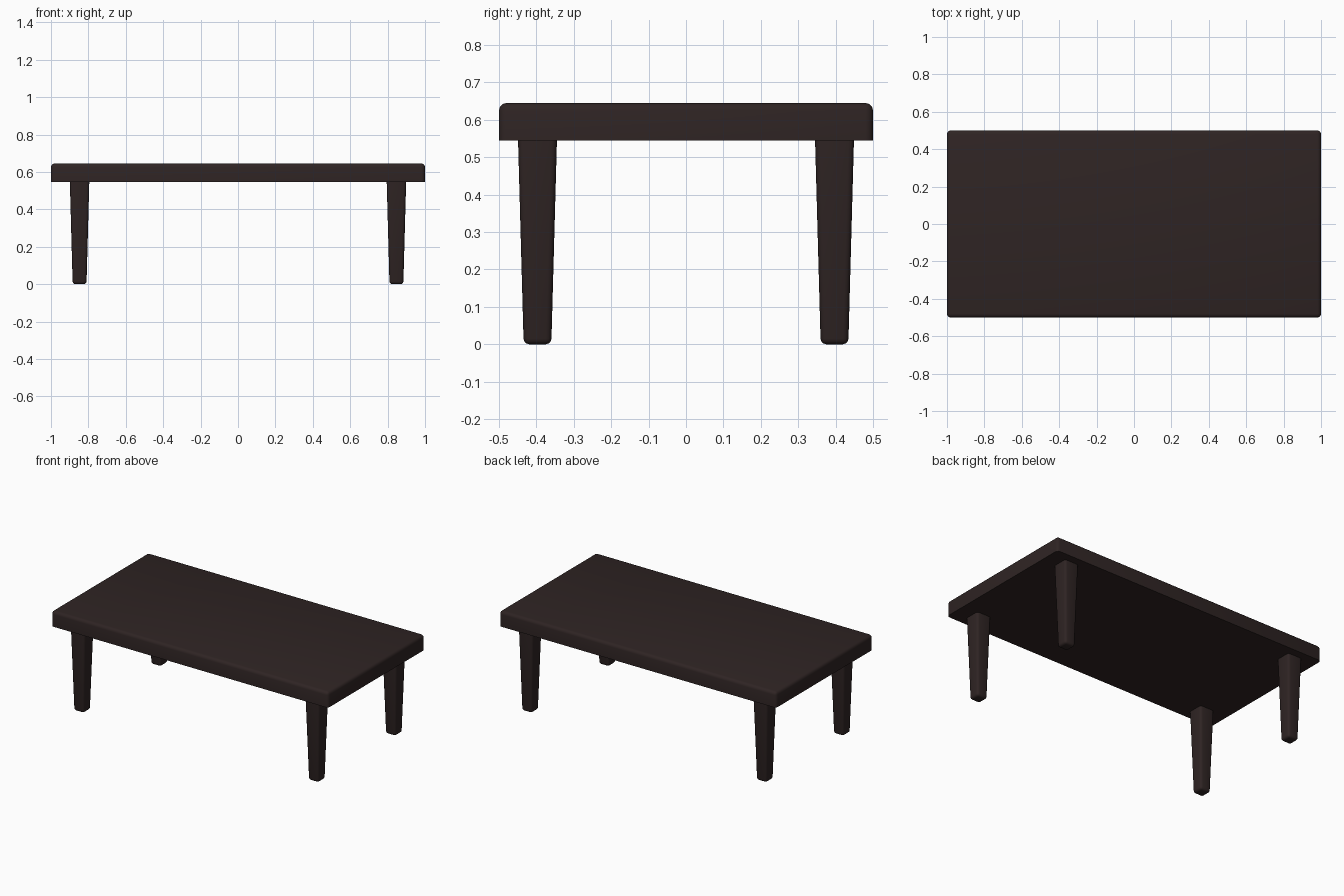
import bpy, bmesh

if "Cube" in bpy.data.objects:
    bpy.data.objects.remove(bpy.data.objects["Cube"])

wood = bpy.data.materials.new("dark wood")
wood.diffuse_color = (0.028, 0.0175, 0.017, 1)
wood.use_nodes = True
wood.node_tree.nodes["Principled BSDF"].inputs["Base Color"].default_value = wood.diffuse_color


def rounded_box(name, x, y, z0, z1, bottom, top, radius, keep_sharp_z):
    """Box with half sizes at bottom and top; edges lying on keep_sharp_z stay sharp."""
    bm = bmesh.new()
    bmesh.ops.create_cube(bm, size=2)
    for v in bm.verts:
        half, z = (top, z1) if v.co.z > 0 else (bottom, z0)
        v.co = (x + v.co.x * half[0], y + v.co.y * half[1], z)
    edges = [e for e in bm.edges
             if not all(abs(v.co.z - keep_sharp_z) < 1e-5 for v in e.verts)]
    bmesh.ops.bevel(bm, geom=edges, offset=radius, segments=3,
                    profile=0.5, affect='EDGES', clamp_overlap=True)
    bmesh.ops.recalc_face_normals(bm, faces=bm.faces[:])
    mesh = bpy.data.meshes.new(name)
    bm.to_mesh(mesh)
    bm.free()
    mesh.materials.append(wood)
    ob = bpy.data.objects.new(name, mesh)
    bpy.context.collection.objects.link(ob)
    bpy.ops.object.select_all(action='DESELECT')
    ob.select_set(True)
    bpy.context.view_layer.objects.active = ob
    bpy.ops.object.shade_smooth_by_angle(angle=0.7)
    return ob


# Table top: rounded above and at the corners, crisp along the underside
rounded_box("table_top", 0, 0, 0.545, 0.645, (1, 0.5), (1, 0.5), 0.02, 0.545)

# Four tapered legs with rounded feet
for side, sx in (("left", -1), ("right", 1)):
    for end, sy in (("front", -1), ("back", 1)):
        rounded_box(f"{end}_{side}_leg", sx * 0.847, sy * 0.397, 0, 0.546,
                    (0.037, 0.037), (0.052, 0.052), 0.015, 0.546)
